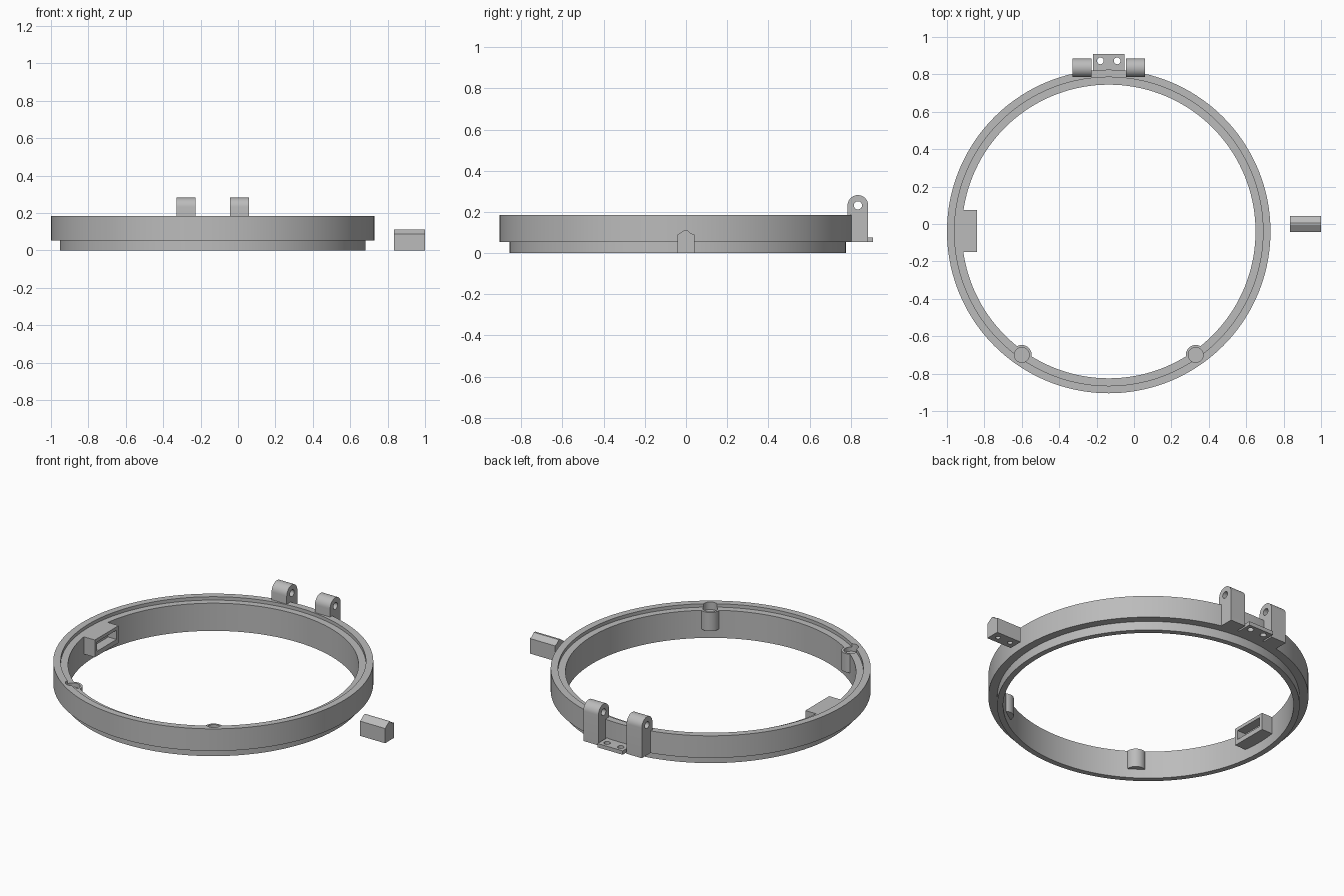
import bpy, bmesh, math
from mathutils import Matrix

if "Cube" in bpy.data.objects:
    bpy.data.objects.remove(bpy.data.objects["Cube"])

CX, CY = -0.135, -0.04          # ring centre
grey = bpy.data.materials.new("mid grey")
grey.diffuse_color = (0.5, 0.5, 0.5, 1)
grey.use_nodes = True
grey.node_tree.nodes["Principled BSDF"].inputs["Base Color"].default_value = grey.diffuse_color


def finish(name, bm):
    bmesh.ops.recalc_face_normals(bm, faces=bm.faces)
    me = bpy.data.meshes.new(name)
    bm.to_mesh(me)
    bm.free()
    me.materials.append(grey)
    ob = bpy.data.objects.new(name, me)
    bpy.context.collection.objects.link(ob)
    return ob


def box(name, x, y, z):
    bm = bmesh.new()
    bmesh.ops.create_cube(bm, size=1)
    for v in bm.verts:
        v.co = [r[0] + (c + 0.5) * (r[1] - r[0]) for c, r in zip(v.co, (x, y, z))]
    return finish(name, bm)


def cylinder(name, x, y, r, z0, z1, seg=40):
    bm = bmesh.new()
    bmesh.ops.create_cone(bm, cap_ends=True, segments=seg, radius1=r, radius2=r, depth=z1 - z0,
                          matrix=Matrix.Translation((x, y, (z0 + z1) / 2)))
    return finish(name, bm)


def extrude_x(name, profile, x0, x1):
    """Extrude a (y, z) outline along x."""
    bm = bmesh.new()
    face = bm.faces.new([bm.verts.new((x0, y, z)) for y, z in profile])
    out = bmesh.ops.extrude_face_region(bm, geom=[face])["geom"]
    bmesh.ops.translate(bm, vec=(x1 - x0, 0, 0),
                        verts=[v for v in out if isinstance(v, bmesh.types.BMVert)])
    return finish(name, bm)


def lathe(name, profile, seg=144):
    """Revolve a closed (radius, z) outline around the ring axis."""
    bm = bmesh.new()
    rings = []
    for i in range(seg):
        a = 2 * math.pi * i / seg
        rings.append([bm.verts.new((CX + r * math.cos(a), CY + r * math.sin(a), z)) for r, z in profile])
    n = len(profile)
    for i in range(seg):
        p, q = rings[i], rings[(i + 1) % seg]
        for j in range(n):
            k = (j + 1) % n
            bm.faces.new((p[j], q[j], q[k], p[k]))
    return finish(name, bm)


def combine(ob, tool, operation):
    mod = ob.modifiers.new("combine", 'BOOLEAN')
    mod.operation, mod.object, mod.solver = operation, tool, 'EXACT'
    deps = bpy.context.evaluated_depsgraph_get()
    me = bpy.data.meshes.new_from_object(ob.evaluated_get(deps))
    ob.modifiers.clear()
    ob.data = me
    bpy.data.objects.remove(tool)


# Stepped ring with a recessed ledge on top and a narrower spigot below
ring = lathe("ring", [(0.785, 0), (0.8175, 0), (0.8175, 0.053), (0.865, 0.053),
                      (0.865, 0.185), (0.825, 0.185), (0.825, 0.165), (0.785, 0.165)])

# Latch catch on the inner left wall, with a slot in its face
combine(ring, box("catch", (-0.93, -0.84), (-0.15, 0.075), (0.062, 0.165)), 'UNION')
combine(ring, box("catch_slot", (-0.895, -0.8), (-0.13, 0.055), (0.09, 0.145)), 'DIFFERENCE')

# Two bosses with round pockets
for s in (-1, 1):
    bx, by = CX + s * 0.465, -0.70
    combine(ring, cylinder("boss", bx, by, 0.053, 0.054, 0.165), 'UNION')
    combine(ring, cylinder("pocket", bx, by, 0.04, 0.14, 0.3), 'DIFFERENCE')

# Hinge knuckles with pin holes
parts = [ring]
KY, KZ, KR = 0.835, 0.232, 0.05
arc = [(KY + KR * math.cos(math.pi * i / 20), KZ + KR * math.sin(math.pi * i / 20)) for i in range(21)]
hole = [(KY + 0.02 * math.cos(math.pi * i / 12), KZ + 0.02 * math.sin(math.pi * i / 12)) for i in range(24)]
for s, side in ((-1, "left"), (1, "right")):
    x0, x1 = sorted((CX + s * 0.093, CX + s * 0.193))
    knuckle = extrude_x("hinge_knuckle_" + side, [(KY + KR, 0.053)] + arc + [(KY - KR, 0.053)], x0, x1)
    combine(knuckle, extrude_x("pin_hole", hole, x0 - 0.1, x1 + 0.1), 'DIFFERENCE')
    parts.append(knuckle)

# Screw plate between the knuckles
plate = box("hinge_plate", (CX - 0.083, CX + 0.083), (0.80, 0.908), (0.053, 0.076))
for s in (-1, 1):
    combine(plate, cylinder("screw_hole", CX + s * 0.045, 0.872, 0.018, 0, 0.2, 24), 'DIFFERENCE')
parts.append(plate)

# Separate latch block with a ridged top and two screw holes underneath
latch = extrude_x("latch_block", [(-0.042, 0), (0.042, 0), (0.042, 0.09), (0.022, 0.097),
                                  (0.006, 0.113), (-0.006, 0.113), (-0.042, 0.088)], 0.835, 1.0)
for x in (0.875, 0.96):
    combine(latch, cylinder("latch_hole", x, 0, 0.014, -0.1, 0.06, 20), 'DIFFERENCE')
parts.append(latch)

# Smooth curved walls, crisp edges
bpy.ops.object.select_all(action='DESELECT')
for ob in parts:
    ob.select_set(True)
bpy.context.view_layer.objects.active = ring
bpy.ops.object.shade_smooth_by_angle(angle=math.radians(30))
